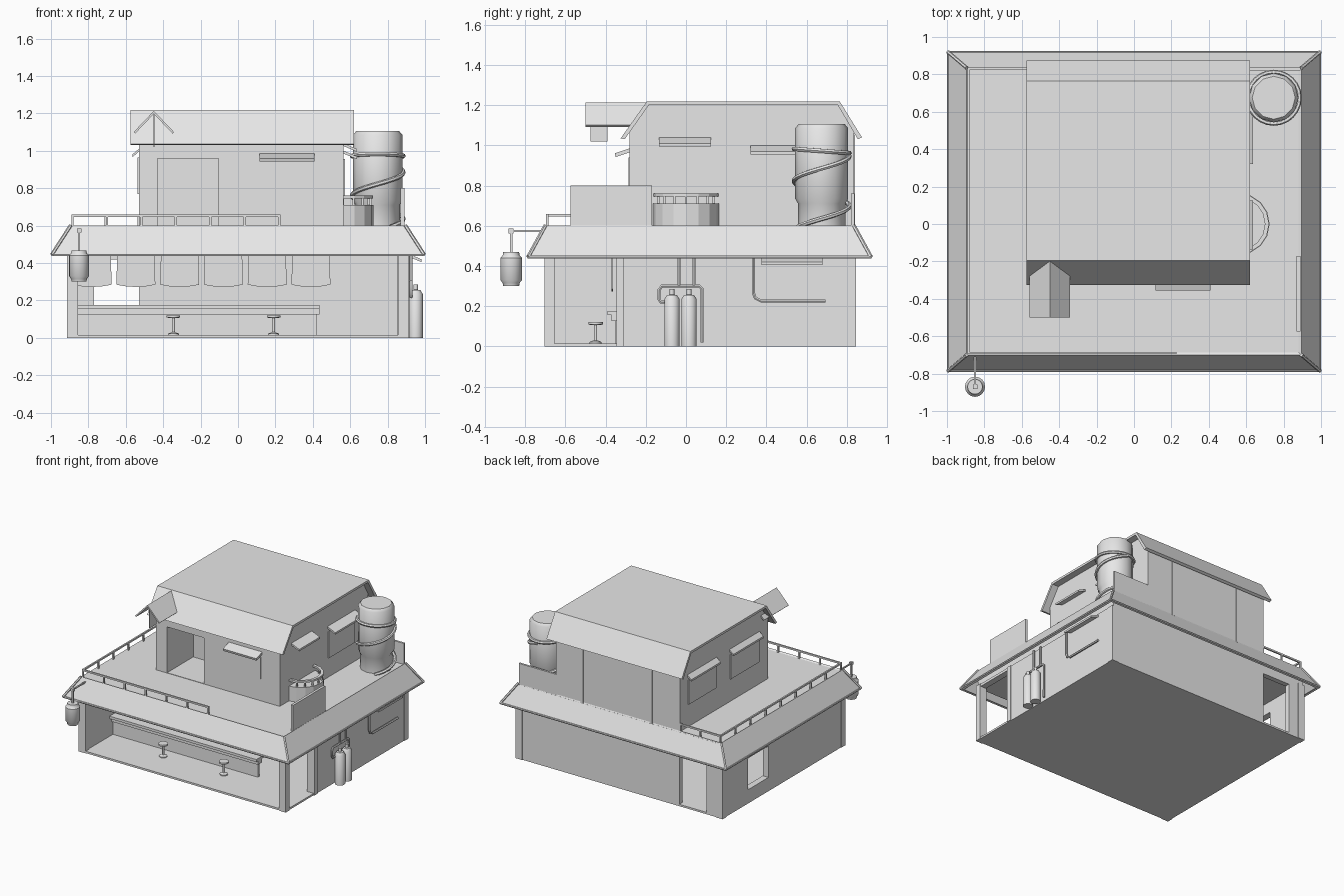
import bpy, bmesh, math
from mathutils import Vector

if "Cube" in bpy.data.objects:
    bpy.data.objects.remove(bpy.data.objects["Cube"], do_unlink=True)

mat = bpy.data.materials.new("plain_grey")
mat.use_nodes = True
mat.diffuse_color = (0.8, 0.8, 0.8, 1)
mat.node_tree.nodes["Principled BSDF"].inputs["Base Color"].default_value = (0.8, 0.8, 0.8, 1)


def add(name, mesh, smooth=False):
    ob = bpy.data.objects.new(name, mesh)
    bpy.context.scene.collection.objects.link(ob)
    mesh.materials.clear()
    mesh.materials.append(mat)
    if smooth:
        bpy.ops.object.select_all(action="DESELECT")
        ob.select_set(True)
        bpy.context.view_layer.objects.active = ob
        bpy.ops.object.shade_smooth_by_angle(angle=math.radians(40))
    return ob


def from_bm(name, bm, smooth=False):
    bmesh.ops.recalc_face_normals(bm, faces=bm.faces)
    mesh = bpy.data.meshes.new(name)
    bm.to_mesh(mesh)
    bm.free()
    return add(name, mesh, smooth)


def box(name, x0, x1, y0, y1, z0, z1):
    bm = bmesh.new()
    bmesh.ops.create_cube(bm, size=1)
    for v in bm.verts:
        v.co = ((x0 + x1) / 2 + v.co.x * (x1 - x0), (y0 + y1) / 2 + v.co.y * (y1 - y0),
                (z0 + z1) / 2 + v.co.z * (z1 - z0))
    return from_bm(name, bm)


def prism(name, pts, axis, a, b):
    """Extrude a profile along x (points are y, z) or y (points are x, z)."""
    put = (lambda p, t: (t, p[0], p[1])) if axis == "x" else (lambda p, t: (p[0], t, p[1]))
    bm = bmesh.new()
    face = bm.faces.new([bm.verts.new(put(p, a)) for p in pts])
    out = bmesh.ops.extrude_face_region(bm, geom=[face])
    shift = Vector(put((0, 0), b - a))
    bmesh.ops.translate(bm, vec=shift, verts=[g for g in out["geom"] if isinstance(g, bmesh.types.BMVert)])
    return from_bm(name, bm)


def lathe(name, x, y, profile, sides=16):
    """Closed turned solid from (radius, z) pairs, bottom to top."""
    bm = bmesh.new()
    rings = [[bm.verts.new((x + r * math.cos(2 * math.pi * i / sides),
                            y + r * math.sin(2 * math.pi * i / sides), z)) for i in range(sides)]
             for r, z in profile]
    for lo, hi in zip(rings, rings[1:]):
        for i in range(sides):
            j = (i + 1) % sides
            bm.faces.new((lo[i], lo[j], hi[j], hi[i]))
    bm.faces.new(rings[0])
    bm.faces.new(rings[-1])
    return from_bm(name, bm, True)


def tube(name, pts, r, cyclic=False):
    cu = bpy.data.curves.new(name + "_path", "CURVE")
    cu.dimensions = "3D"
    cu.bevel_depth, cu.bevel_resolution, cu.use_fill_caps = r, 1, True
    sp = cu.splines.new("POLY")
    sp.points.add(len(pts) - 1)
    for p, co in zip(sp.points, pts):
        p.co = (*co, 1)
    sp.use_cyclic_u = cyclic
    tmp = bpy.data.objects.new("path", cu)
    mesh = bpy.data.meshes.new_from_object(tmp)
    bpy.data.objects.remove(tmp)
    mesh.name = name
    return add(name, mesh, True)


def cut(ob, *bounds):
    cutter = box("cutter", *bounds)
    cutter.hide_render = True
    mod = ob.modifiers.new("opening", "BOOLEAN")
    mod.operation, mod.solver, mod.object = "DIFFERENCE", "EXACT", cutter
    bpy.context.view_layer.objects.active = ob
    bpy.ops.object.modifier_apply(modifier=mod.name)
    bpy.data.objects.remove(cutter, do_unlink=True)


# Ground floor shell
W, Y0, Y1 = 0.91, -0.70, 0.84
box("floor", -W, W, Y0, Y1, 0, 0.015)
left = box("left_wall", -W, -0.86, Y0, Y1, 0, 0.46)
cut(left, -1, -0.8, 0.26, 0.52, 0.11, 0.36)
right = box("right_wall", 0.86, W, Y0, Y1, 0, 0.46)
cut(right, 0.8, 1, -0.66, -0.345, 0.015, 0.44)
back = box("back_wall", -0.86, 0.86, 0.80, Y1, 0, 0.46)
cut(back, -0.77, -0.53, 0.7, 0.9, 0.015, 0.42)
box("right_door_post", 0.85, 0.918, -0.345, -0.31, 0, 0.46)
for x in (-0.885, 0.885):
    for y in (-0.68, 0.82):
        box("corner_post", x - 0.03, x + 0.03, y - 0.025, y + 0.025, 0, 0.46)

# Counter, stools and hanging cloths
box("counter_front", -0.86, 0.42, -0.35, -0.33, 0.015, 0.13)
box("counter_top", -0.86, 0.435, -0.39, -0.20, 0.155, 0.175)
box("counter_ledge", -0.86, 0.435, -0.37, -0.32, 0.125, 0.155)
for x in (-0.345, 0.19):
    lathe("stool", x, -0.45, [(0.03, 0.015), (0.03, 0.022), (0.008, 0.03), (0.008, 0.105),
                              (0.036, 0.108), (0.036, 0.12)], 12)
for i in range(6):
    x = -0.78 + i * 0.234
    hem = [(x + 0.104 * t, 0.272 + 0.012 * abs(t) ** 2) for t in (-1, -0.5, 0, 0.5, 1)]
    prism("hanging_cloth", hem + [(x + 0.1, 0.45), (x - 0.1, 0.45)], "y", -0.37, -0.362)

# Skirt roof and deck
box("roof_deck", -0.9, 0.9, Y0, Y1, 0.45, 0.592)
bm = bmesh.new()
rings = []
for inset, z in ((0, 0.445), (0.1, 0.6), (0.118, 0.59), (0.02, 0.438)):
    x, a, b = 0.995 - inset, -0.785 + inset * 0.85, 0.92 - inset * 0.85
    rings.append([bm.verts.new(c + (z,)) for c in ((-x, a), (x, a), (x, b), (-x, b))])
for k in range(4):
    for i in range(4):
        j, lo, hi = (i + 1) % 4, rings[k], rings[(k + 1) % 4]
        bm.faces.new((lo[i], lo[j], hi[j], hi[i]))
eave = [v.co.copy() for v in rings[0]]
ridge = [v.co.copy() for v in rings[1]]
from_bm("skirt_roof", bm)
tube("eave_trim", eave, 0.008, True)
for a, b in zip(eave, ridge):
    tube("hip_trim", [a, b], 0.01)


# Deck railings and screens
def rail(a, b, n):
    a, b = Vector(a), Vector(b)
    lo, hi = [min(a[k], b[k]) - 0.006 for k in (0, 1)], [max(a[k], b[k]) + 0.006 for k in (0, 1)]
    box("rail_bar", lo[0], hi[0], lo[1], hi[1], 0.645, 0.658)
    for i in range(n + 1):
        p = a.lerp(b, i / n)
        box("rail_post", p.x - 0.006, p.x + 0.006, p.y - 0.006, p.y + 0.006, 0.59, 0.65)


rail((-0.885, -0.69), (0.22, -0.69), 6)
rail((-0.885, -0.69), (-0.885, 0.83), 8)
rail((-0.885, 0.83), (-0.53, 0.83), 2)
box("side_screen", 0.87, 0.89, -0.575, -0.17, 0.59, 0.80)
box("back_screen", 0.55, 0.89, 0.822, 0.838, 0.59, 0.76)

# Upper house
house = prism("upper_house", [(-0.28, 0.59), (-0.28, 1.075), (-0.185, 1.205), (0.755, 1.205),
                              (0.835, 1.075), (0.835, 0.59)], "x", -0.53, 0.565)
cut(house, -0.43, -0.105, -0.4, 0.05, 0.595, 0.96)
prism("upper_roof", [(-0.325, 1.035), (-0.195, 1.218), (0.765, 1.218), (0.875, 1.04), (0.855, 1.03),
                     (0.755, 1.2), (-0.185, 1.2), (-0.305, 1.03)], "x", -0.575, 0.62)
for x in (-0.28, 0.33):
    box("back_strip", x - 0.01, x + 0.01, 0.83, 0.842, 0.59, 1.06)

# Small gable over the upper door
for s in (-1, 1):
    x = -0.45
    prism("gable_slope", [(x, 1.213), (x + s * 0.108, 1.1), (x + s * 0.1, 1.092), (x, 1.197)], "y", -0.5, -0.19)
box("gable_hanger", -0.453, -0.447, -0.475, -0.39, 1.02, 1.2)


# Windows and their awnings
def side_window(s, wall, y0, y1, z0, z1, pane=True, out=0.07):
    if pane:
        box("side_window", *sorted((s * (wall - 0.01), s * (wall + 0.006))), y0, y1, z0, z1)
    prism("side_awning", [(s * wall, z1 + 0.045), (s * (wall + out), z1 + 0.015),
                          (s * (wall + out), z1), (s * wall, z1 + 0.03)], "y", y0 - 0.01, y1 + 0.01)


side_window(1, 0.565, -0.125, 0.115, 0.8, 0.995, False)
side_window(1, 0.565, 0.33, 0.66, 0.745, 0.955)
side_window(-1, 0.53, 0.38, 0.73, 0.77, 0.965, True, 0.035)
side_window(-1, 0.53, -0.16, 0.20, 0.77, 0.965, True, 0.035)
side_window(1, 0.91, 0.385, 0.67, 0.25, 0.405, False)
box("front_window", 0.12, 0.40, -0.286, -0.27, 0.77, 0.94)
prism("front_awning", [(-0.28, 0.985), (-0.355, 0.96), (-0.35, 0.942), (-0.28, 0.965)], "x", 0.115, 0.41)


# Half-round balcony
def arc(r, n=8):
    return [(0.56 + r * math.cos(t) * 1.0, r * math.sin(t)) for t in
            (math.pi * (i / n - 0.5) for i in range(n + 1))]


def half_ring(name, r0, r1, z0, z1):
    bm = bmesh.new()
    face = bm.faces.new([bm.verts.new(p + (z0,)) for p in arc(r1) + (arc(r0)[::-1] if r0 else [])])
    out = bmesh.ops.extrude_face_region(bm, geom=[face])
    bmesh.ops.translate(bm, vec=(0, 0, z1 - z0), verts=[g for g in out["geom"] if isinstance(g, bmesh.types.BMVert)])
    from_bm(name, bm)


half_ring("balcony_base", 0, 0.165, 0.59, 0.71)
half_ring("balcony_rail", 0.14, 0.162, 0.745, 0.76)
for x, y in arc(0.15):
    box("balcony_post", x - 0.006, x + 0.006, y - 0.006, y + 0.006, 0.70, 0.75)

# Water tank with wound pipe
TX, TY = 0.747, 0.675
lathe("water_tank", TX, TY, [(0.118, 0.59), (0.118, 0.71), (0.132, 0.735), (0.132, 1.085), (0.115, 1.105)], 12)


def around(deg, z):
    a = math.radians(deg)
    return (TX + 0.138 * math.cos(a), TY + 0.138 * math.sin(a), z)


tube("tank_coil", [around(d, 0.635 + 0.25 * d / 360) for d in range(-60, 451, 15)], 0.012)
tube("tank_hoop", [around(d, 0.972 + 0.01 * math.sin(math.radians(-d))) for d in range(0, 360, 15)], 0.012, True)

# Gas bottles and wall pipes
for y in (-0.07, 0.015):
    lathe("gas_bottle", 0.95, y, [(0.038, 0), (0.038, 0.235), (0.025, 0.255), (0.012, 0.257), (0.012, 0.285)], 12)
PX = 0.925
pipes = [
    [(-0.1, 0.22), (-0.125, 0.22), (-0.135, 0.235), (-0.135, 0.28), (-0.12, 0.3), (0.065, 0.3), (0.08, 0.285), (0.08, 0.02)],
    [(-0.035, 0.46), (-0.035, 0.3)],
    [(0.04, 0.46), (0.04, 0.3)],
    [(0.335, 0.46), (0.335, 0.265), (0.345, 0.24), (0.375, 0.225), (0.695, 0.225)],
]
for path in pipes:
    tube("wall_pipe", [(PX, y, z) for y, z in path], 0.009)

# Hanging lantern
LX, LY = -0.85, -0.87
lathe("lantern", LX, LY, [(0.04, 0.3), (0.042, 0.315), (0.054, 0.33), (0.054, 0.44), (0.042, 0.452), (0.04, 0.468)])
box("lantern_rod", LX - 0.006, LX + 0.006, LY - 0.006, LY + 0.006, 0.46, 0.57)
box("lantern_arm", LX - 0.005, LX + 0.005, LY, -0.69, 0.568, 0.578)
box("lantern_knob", LX - 0.012, LX + 0.012, LY - 0.012, LY + 0.012, 0.562, 0.585)
